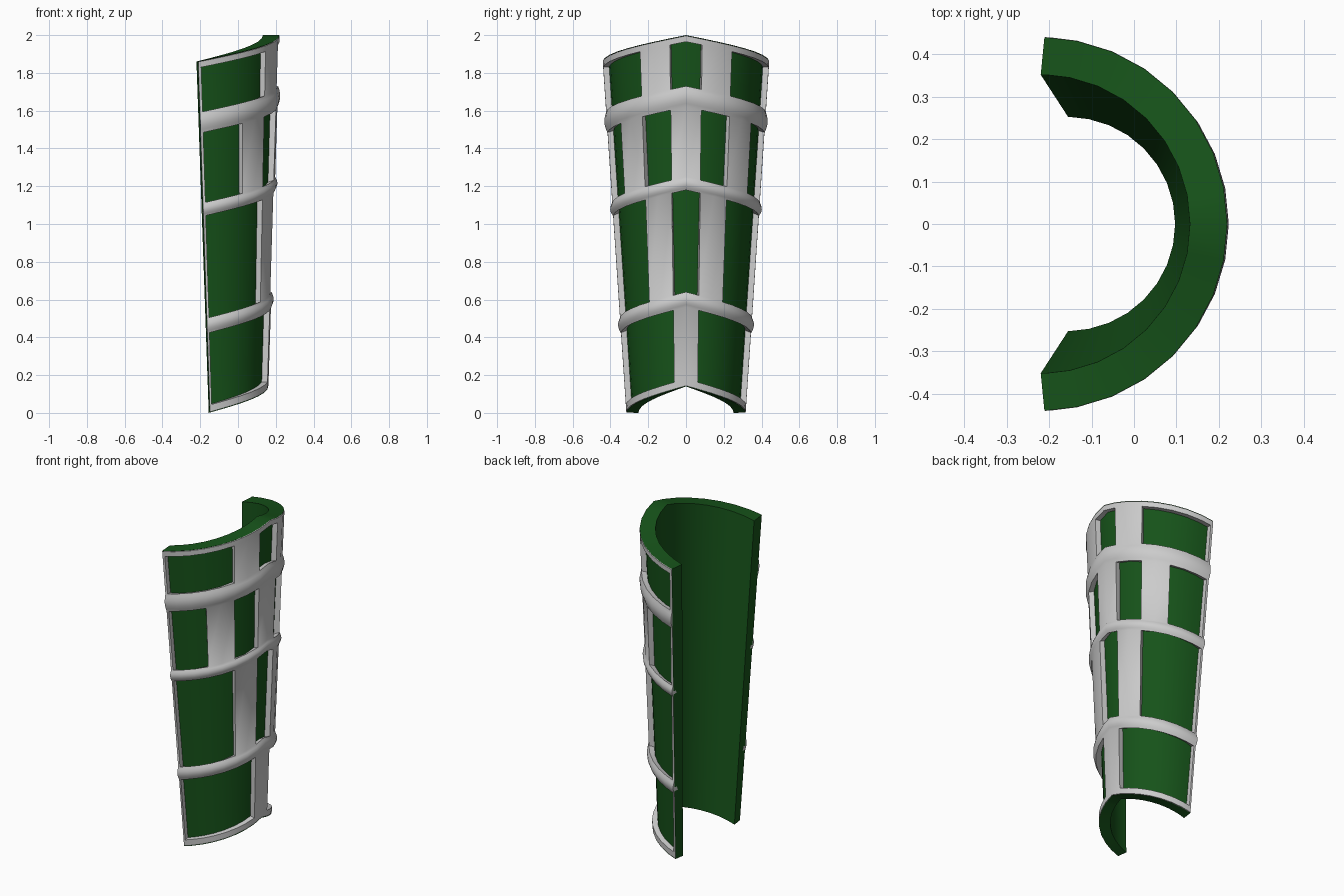
import bpy, bmesh, math

if "Cube" in bpy.data.objects:
    bpy.data.objects.remove(bpy.data.objects["Cube"])

H, PEAK, SEG, DEPTH = 1.86, 0.14, 8, 0.03
# window rows: (bottom, top, segment ranges mirrored about the centre)
ROWS = [(0.04, 0.42, [(1, 8)]),
        (0.50, 1.04, [(0, 1), (3, 8)]),
        (1.11, 1.48, [(1, 3), (5, 8)]),
        (1.59, 1.825, [(0, 1), (3, 8)])]


def point(u, s, scale=1.0, lift=0.0):
    """Point on the leaning half cone; u = angular segment, s = height."""
    a = math.radians(90 * u / SEG)
    f = s / H
    cx = -0.155 - 0.065 * f
    r = (0.315 + 0.125 * f) * scale + lift
    z = s + PEAK * (1 - abs(u) / SEG)
    return (cx + r * math.cos(a), r * math.sin(a), z)


def grid(bm, us, ss, fn, keep=lambda u, s: True, flip=False):
    vs = [[bm.verts.new(fn(u, s)) for u in us] for s in ss]
    for j in range(len(ss) - 1):
        for i in range(len(us) - 1):
            if keep((us[i] + us[i + 1]) / 2, (ss[j] + ss[j + 1]) / 2):
                q = [vs[j][i], vs[j][i + 1], vs[j + 1][i + 1], vs[j + 1][i]]
                bm.faces.new(q[::-1] if flip else q)
    return vs


def finish(bm, name, thickness=0):
    for v in [v for v in bm.verts if not v.link_faces]:
        bm.verts.remove(v)
    me = bpy.data.meshes.new(name)
    bm.to_mesh(me)
    bm.free()
    ob = bpy.data.objects.new(name, me)
    bpy.context.collection.objects.link(ob)
    bpy.ops.object.select_all(action='DESELECT')
    bpy.context.view_layer.objects.active = ob
    ob.select_set(True)
    if thickness:
        m = ob.modifiers.new("thickness", 'SOLIDIFY')
        m.thickness, m.offset = thickness, -1
        bpy.ops.object.modifier_apply(modifier=m.name)
    bpy.ops.object.shade_smooth_by_angle(angle=math.radians(35))
    return ob


# green inner shell: recessed outside, full-width rims at every border
inner_us = list(range(-SEG + 1, SEG))
us = [-7.9, -7.8] + inner_us + [7.8, 7.9]
ss = [0, 0.02] + [H * k / 10 for k in range(1, 10)] + [H - 0.02, H]


def shell_outside(u, s):
    border = abs(u) > 7.85 or s in (0, H)
    return point(u, s, 1, 0 if border else -DEPTH)


bm = bmesh.new()
out = grid(bm, us, ss, shell_outside)
ins = grid(bm, [-8] + us[1:-1] + [8], ss, lambda u, s: point(u, s, 0.8), flip=True)


def loop(g):
    return (g[0][:] + [r[-1] for r in g[1:]] + g[-1][-2::-1]
            + [r[0] for r in g[-2:0:-1]])


a, b = loop(out), loop(ins)
for k in range(len(a)):
    n = (k + 1) % len(a)
    bm.faces.new((a[n], a[k], b[k], b[n]))
bmesh.ops.recalc_face_normals(bm, faces=bm.faces)
shell = finish(bm, "inner_shell")
green = bpy.data.materials.new("dark_green")
green.diffuse_color = (0.008, 0.085, 0.01, 1)
green.use_nodes = True
green.node_tree.nodes["Principled BSDF"].inputs["Base Color"].default_value = green.diffuse_color
shell.data.materials.append(green)

# grey lattice: frame, pillars and bulging bands around the windows
EDGE = 7.72
us = [-7.89, -EDGE] + inner_us + [EDGE, 7.89]
bands = [(ROWS[k][1], ROWS[k + 1][0]) for k in range(3)]
ss = [0.004, H - 0.004] + [v for r in ROWS for v in r[:2]]
ss += [lo + (hi - lo) * k / 6 for lo, hi in bands for k in range(1, 6)]
ss.sort()


def lattice_point(u, s):
    lift = 0.001
    for lo, hi in bands:
        if lo < s < hi:
            lift += 0.013 * math.sin(math.pi * (s - lo) / (hi - lo))
    return point(u, s, 1, lift)


def solid(u, s):
    for lo, hi, spans in ROWS:
        if lo < s < hi:
            return not any(p < abs(u) < min(q, EDGE) for p, q in spans)
    return True


bm = bmesh.new()
grid(bm, us, ss, lattice_point, solid)
finish(bm, "outer_lattice", DEPTH + 0.003)
